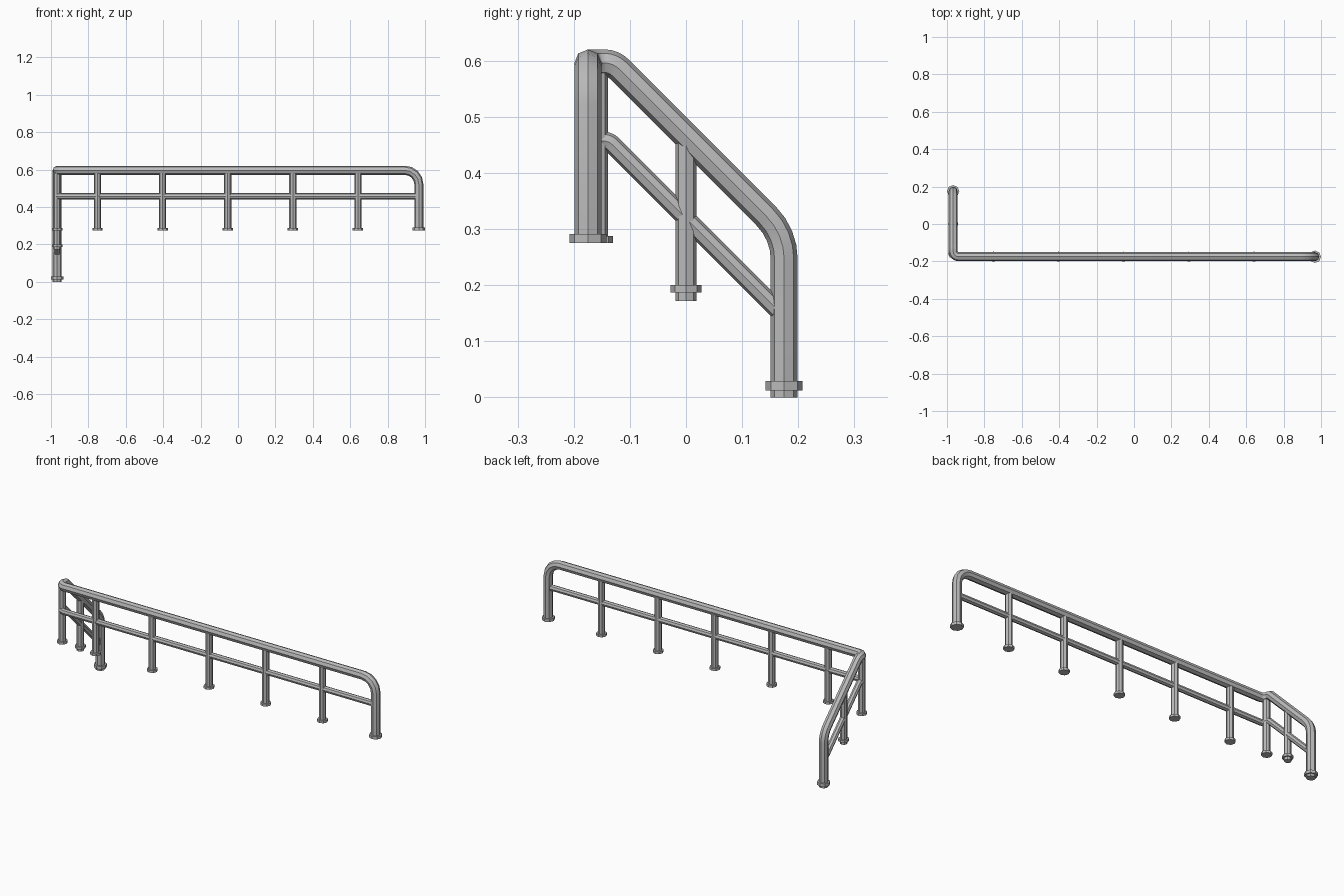
import bpy, bmesh, math
from mathutils import Vector

if "Cube" in bpy.data.objects:
    bpy.data.objects.remove(bpy.data.objects["Cube"], do_unlink=True)

# Single metal colour
GREY = (0.50, 0.50, 0.50, 1.0)
metal = bpy.data.materials.new("grey metal")
metal.diffuse_color = GREY
metal.use_nodes = True
metal.node_tree.nodes["Principled BSDF"].inputs["Base Color"].default_value = GREY

SIDES = 8
X, Y = 0.967, 0.175          # centre lines of the outer posts
TOP_Z, MID_Z = 0.596, 0.457  # rail heights
FLOOR = 0.275                # upper level the long run stands on


def fillet(corners, steps=4):
    """Round a polyline; each corner is (x, y, z, tangent length)."""
    pts = [Vector(c[:3]) for c in corners]
    path = [pts[0]]
    for i in range(1, len(pts) - 1):
        p, t = pts[i], corners[i][3]
        d1, d2 = (pts[i - 1] - p).normalized(), (pts[i + 1] - p).normalized()
        centre = p + (d1 + d2) * t / (1 + d1.dot(d2))
        a, b = p + d1 * t - centre, p + d2 * t - centre
        for k in range(steps + 1):
            path.append(centre + a.normalized().slerp(b.normalized(), k / steps) * a.length)
    return path + [pts[-1]]


def tube(name, path, radius):
    """Sweep an octagon along a path with mitred joints."""
    path = [Vector(p) for p in path]
    dirs = [(b - a).normalized() for a, b in zip(path, path[1:])]
    u = Vector((0, 1, 0))
    v = dirs[0].cross(u)
    ring = []
    for i in range(SIDES):
        ang = 2 * math.pi * i / SIDES
        ring.append(path[0] + radius * (u * math.cos(ang) + v * math.sin(ang)))
    bm = bmesh.new()
    rows = [[bm.verts.new(p) for p in ring]]
    for i, d in enumerate(dirs):
        n = d + dirs[i + 1] if i + 1 < len(dirs) else d
        ring = [p + d * ((path[i + 1] - p).dot(n) / d.dot(n)) for p in ring]
        rows.append([bm.verts.new(p) for p in ring])
    for r0, r1 in zip(rows, rows[1:]):
        for i in range(SIDES):
            j = (i + 1) % SIDES
            bm.faces.new((r0[i], r0[j], r1[j], r1[i]))
    bm.faces.new(rows[0])
    bm.faces.new(rows[-1])
    bmesh.ops.recalc_face_normals(bm, faces=bm.faces)
    mesh = bpy.data.meshes.new(name)
    bm.to_mesh(mesh)
    bm.free()
    mesh.materials.append(metal)
    obj = bpy.data.objects.new(name, mesh)
    bpy.context.collection.objects.link(obj)
    bpy.ops.object.select_all(action="DESELECT")
    obj.select_set(True)
    bpy.context.view_layer.objects.active = obj
    bpy.ops.object.shade_smooth_by_angle(angle=math.radians(30))
    return obj


def upright(name, x, y, z0, z1, radius):
    return tube(name, [(x, y, z0), (x, y, z1)], radius)


# Top rail: far post, long run, corner, slope and lower post in one bent pipe
tube("top_rail", fillet([
    (X, -Y, FLOOR),
    (X, -Y, TOP_Z, 0.075),
    (-X, -Y, TOP_Z, 0.029),
    (-X, -0.130, TOP_Z, 0.015),
    (-X, Y, 0.291, 0.045),
    (-X, Y, 0.0)]), 0.024)

# Middle rail follows the same route and ends inside the outer posts
tube("middle_rail", fillet([
    (X, -Y, MID_Z),
    (-X, -Y, MID_Z, 0.027),
    (-X, -0.138, MID_Z, 0.009),
    (-X, Y, 0.144)]), 0.0165)

# Thin posts under the long run, at the corner and half way down the slope
posts = [(-0.751 + 0.348 * i, -Y, FLOOR, TOP_Z) for i in range(5)]
posts += [(-X, -0.158, FLOOR, TOP_Z), (-X, 0.0, 0.172, 0.466)]
for i, (x, y, z0, z1) in enumerate(posts):
    upright(f"post_{i + 1}", x, y, z0, z1, 0.019)
    base = z0 + 0.015 if y == 0 else z0
    upright(f"post_collar_{i + 1}", x, y, base, base + 0.013, 0.0275)

# Wide collars on the two outer posts
upright("far_post_collar", X, -Y, FLOOR, FLOOR + 0.016, 0.033)
upright("lower_post_collar", -X, Y, 0.012, 0.029, 0.033)
